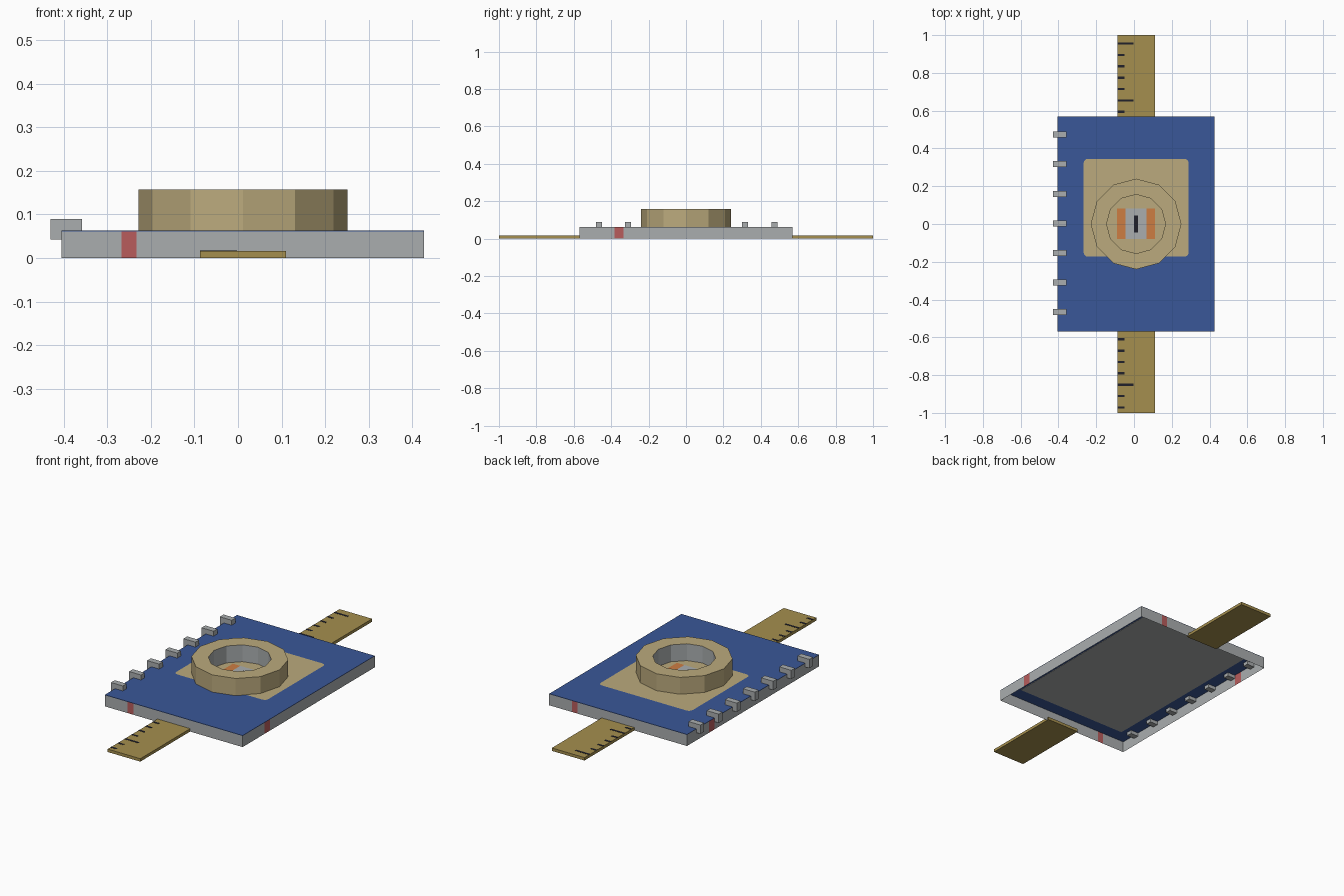
import bpy, bmesh, math
from mathutils import Vector

if "Cube" in bpy.data.objects:
    bpy.data.objects.remove(bpy.data.objects["Cube"])


def mat(name, rgb):
    m = bpy.data.materials.new(name)
    lin = [((c / 255 + 0.055) / 1.055) ** 2.4 for c in rgb]
    m.diffuse_color = (*lin, 1)
    m.use_nodes = True
    m.node_tree.nodes["Principled BSDF"].inputs["Base Color"].default_value = m.diffuse_color
    return m


BLUE = mat("cover blue", (58, 87, 152))
GREY = mat("paper grey", (170, 174, 175))
RED = mat("margin red", (184, 92, 92))
TAN = mat("label tan", (187, 170, 125))
GOLD = mat("ruler gold", (165, 143, 78))
ORANGE = mat("orange", (205, 125, 66))
DARK = mat("ink dark", (32, 32, 42))


def finish(name, bm, *mats):
    me = bpy.data.meshes.new(name)
    bm.to_mesh(me)
    bm.free()
    for m in mats:
        me.materials.append(m)
    ob = bpy.data.objects.new(name, me)
    bpy.context.collection.objects.link(ob)
    return ob


def box(name, x0, x1, y0, y1, z0, z1, m):
    bm = bmesh.new()
    bmesh.ops.create_cube(bm, size=1)
    for v in bm.verts:
        v.co = ((x0 + x1) / 2 + v.co.x * (x1 - x0),
                (y0 + y1) / 2 + v.co.y * (y1 - y0),
                (z0 + z1) / 2 + v.co.z * (z1 - z0))
    return finish(name, bm, m)


X0, X1, Y, H = -0.405, 0.427, 0.57, 0.063

# page block: open-bottomed walls, each with a red margin stripe
bm = bmesh.new()
corners = [Vector(c) for c in ((X0, -Y, 0), (X1, -Y, 0), (X1, Y, 0), (X0, Y, 0))]
for i, a in enumerate(corners):
    b = corners[(i + 1) % 4]
    for s, t, idx in ((0, 0.165, 0), (0.165, 0.207, 1), (0.207, 1, 0)):
        p, q, up = a.lerp(b, s), a.lerp(b, t), Vector((0, 0, H - 0.002))
        f = bm.faces.new([bm.verts.new(v) for v in (p, q, q + up, p + up)])
        f.material_index = idx
bmesh.ops.remove_doubles(bm, verts=bm.verts, dist=1e-5)
finish("page_block", bm, GREY, RED)

# cover and the sheet under it
box("cover", X0, X1, -Y, Y, H - 0.002, H, BLUE)
box("inner_sheet", X0 + 0.075, X1 - 0.075, -Y + 0.075, Y - 0.075, H - 0.005, H - 0.003, GREY)

# binding clips along the left edge
for i in range(7):
    y = -0.466 + i * 0.1565
    box(f"binding_clip_{i + 1}", -0.43, -0.358, y - 0.016, y + 0.016, 0.042, 0.09, GREY)

# cover label with small rounded corners
bm = bmesh.new()
r, pts = 0.022, []
for cx, cy, a0 in ((0.289, 0.345, 0), (-0.267, 0.345, 90), (-0.267, -0.173, 180), (0.289, -0.173, 270)):
    ox, oy = cx - r * (1 if cx > 0 else -1), cy - r * (1 if cy > 0 else -1)
    for k in range(4):
        a = math.radians(a0 + 30 * k)
        pts.append((ox + r * math.cos(a), oy + r * math.sin(a), H + 0.002))
bm.faces.new([bm.verts.new(p) for p in pts])
finish("cover_label", bm, TAN)

# twelve-sided tape roll, grey on the inside
bm = bmesh.new()
CX, N = 0.011, 12
profile = [(0.24, H), (0.24, 0.157), (0.156, 0.157), (0.156, H)]
rings = []
for k in range(N):
    a = 2 * math.pi * k / N
    rings.append([bm.verts.new((CX + R * math.cos(a), R * math.sin(a), z)) for R, z in profile])
for k in range(N):
    a, b = rings[k], rings[(k + 1) % N]
    for j in range(4):
        n = (j + 1) % 4
        f = bm.faces.new((a[j], b[j], b[n], a[n]))
        f.material_index = 1 if j == 2 else 0
finish("tape_roll", bm, TAN, GREY)

# small striped tag inside the roll
z = H + 0.005
box("tag_left_band", -0.089, -0.044, -0.08, 0.083, H, z, ORANGE)
box("tag_middle", -0.044, 0.066, -0.08, 0.083, H, z, GREY)
box("tag_right_band", 0.066, 0.111, -0.08, 0.083, H, z, ORANGE)
box("tag_slot", 0.0, 0.021, -0.045, 0.045, z, z + 0.001, DARK)

# ruler ends sticking out from under the book
for name, y0, y1 in (("ruler_front", -1, -Y + 0.01), ("ruler_back", Y - 0.01, 1)):
    box(name, -0.087, 0.11, y0, y1, 0, 0.016, GOLD)

# ruler tick marks
for i in range(33):
    y = 0.955 - i * 0.0602
    if abs(y) < Y + 0.01:
        continue
    length = 0.085 if i % 5 == 0 else 0.036
    box(f"ruler_tick_{i + 1}", -0.087, -0.087 + length, y - 0.006, y + 0.006, 0.016, 0.017, DARK)
